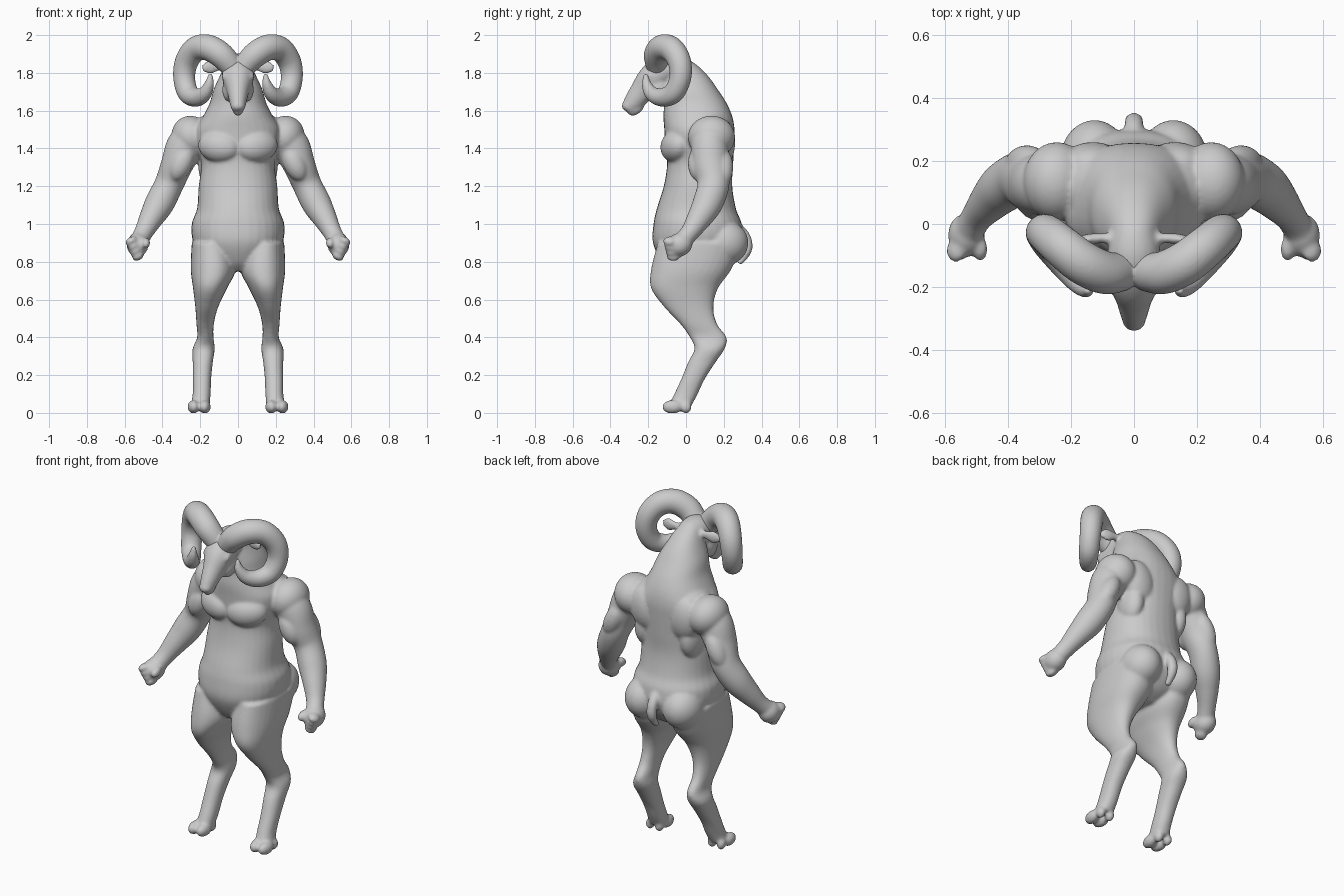
import bpy, bmesh, math
from mathutils import Vector, Matrix, Euler

default_cube = bpy.data.objects.get("Cube")
if default_cube:
    bpy.data.objects.remove(default_cube, do_unlink=True)

# One clay grey material
clay = bpy.data.materials.new("clay_grey")
clay.use_nodes = True
grey = (0.6, 0.6, 0.6, 1)
clay.diffuse_color = grey
clay.node_tree.nodes["Principled BSDF"].inputs["Base Color"].default_value = grey
SIDES = 32


def resample(rows, steps=6):
    """Catmull-Rom interpolation of rows of numbers."""
    rows = [Vector(r) for r in rows]
    out = []
    for i in range(len(rows) - 1):
        a, b, c, d = (rows[max(0, min(len(rows) - 1, i + k))] for k in (-1, 0, 1, 2))
        for s in range(steps):
            t = s / steps
            out.append(b + (c - a) * (t / 2)
                       + (a * 2 - b * 5 + c * 4 - d) * (t * t / 2)
                       + (b * 3 - a - c * 3 + d) * (t ** 3 / 2))
    return out + [rows[-1]]


def skin(bm, rings):
    """Bridge rings of points and close both ends."""
    loops = [[bm.verts.new(p) for p in ring] for ring in rings]
    for low, high in zip(loops, loops[1:]):
        for i in range(SIDES):
            j = (i + 1) % SIDES
            bm.faces.new((low[i], low[j], high[j], high[i]))
    bm.faces.new(loops[0])
    bm.faces.new(loops[-1])


def circle(power=1.0):
    for i in range(SIDES):
        a = math.tau * i / SIDES
        c, s = math.cos(a), math.sin(a)
        yield (math.copysign(abs(c) ** power, c), math.copysign(abs(s) ** power, s))


def stack(bm, rows, power=0.9):
    """Level sections given as z, x low, x high, y low, y high."""
    rings = []
    for z, x0, x1, y0, y1 in resample(rows):
        rings.append([((x0 + x1) / 2 + (x1 - x0) / 2 * c,
                       (y0 + y1) / 2 + (y1 - y0) / 2 * s, z) for c, s in circle(power)])
    skin(bm, rings)


def tube(bm, rows, up=(1, 0, 0)):
    """Sweep along x, y, z with radius along 'up' and radius across it."""
    pts = resample(rows)
    rings = []
    for i, p in enumerate(pts):
        a, b = pts[max(i - 1, 0)], pts[min(i + 1, len(pts) - 1)]
        direction = Vector(b[:3]) - Vector(a[:3])
        side = Vector(up) - direction * (Vector(up).dot(direction) / direction.length_squared)
        side.normalize()
        other = direction.normalized().cross(side)
        rings.append([Vector(p[:3]) + side * c * p[3] + other * s * p[4] for c, s in circle()])
    skin(bm, rings)


def blob(bm, centre, radii, tilt=(0, 0, 0)):
    """Ellipsoid, tilt in degrees."""
    turn = Euler([math.radians(t) for t in tilt]).to_matrix().to_4x4()
    matrix = Matrix.Translation(centre) @ turn @ Matrix.Diagonal((*radii, 1))
    bmesh.ops.create_icosphere(bm, subdivisions=4, radius=1, matrix=matrix)


def mirror_copy(bm):
    copy = bmesh.ops.duplicate(bm, geom=bm.verts[:] + bm.edges[:] + bm.faces[:])["geom"]
    for v in copy:
        if isinstance(v, bmesh.types.BMVert):
            v.co.x = -v.co.x


def finish(bm, name, voxel, smoothing):
    """Fuse the overlapping volumes into one smooth skin."""
    bmesh.ops.recalc_face_normals(bm, faces=bm.faces[:])
    mesh = bpy.data.meshes.new(name)
    bm.to_mesh(mesh)
    bm.free()
    obj = bpy.data.objects.new(name, mesh)
    bpy.context.collection.objects.link(obj)
    mesh.materials.append(clay)
    remesh = obj.modifiers.new("fuse", "REMESH")
    remesh.mode = "VOXEL"
    remesh.voxel_size = voxel
    remesh.use_smooth_shade = True
    smooth = obj.modifiers.new("soften", "SMOOTH")
    smooth.factor = 0.5
    smooth.iterations = smoothing
    bpy.ops.object.select_all(action="DESELECT")
    obj.select_set(True)
    bpy.context.view_layer.objects.active = obj
    for modifier in ("fuse", "soften"):
        bpy.ops.object.modifier_apply(modifier=modifier)
    bpy.ops.object.shade_smooth()
    return obj


body = bmesh.new()

# Leg: thigh, hock and shank
stack(body, [
    (.9, .03, .245, -.15, .3), (.76, .012, .25, -.185, .24), (.66, .058, .238, -.185, .17),
    (.56, .105, .226, -.115, .145), (.47, .128, .22, -.03, .165), (.4, .13, .216, .02, .215),
    (.34, .123, .24, .045, .205), (.27, .133, .24, .012, .158), (.18, .142, .24, -.025, .1),
    (.1, .145, .24, -.062, .062), (.04, .15, .25, -.09, .03)])

# Cloven hoof with dewclaws
for x, turn in ((.175, 6), (.236, -6)):
    blob(body, (x, -.072, .032), (.031, .055, .036), (0, 0, turn))
    blob(body, (x, .0, .03), (.024, .03, .033))

# Arm from shoulder to wrist
tube(body, [
    (.21, .12, 1.48, .1, .1), (.28, .125, 1.41, .1, .1), (.325, .13, 1.31, .085, .095),
    (.365, .145, 1.21, .077, .085), (.415, .115, 1.11, .078, .08), (.46, .07, 1.03, .064, .066),
    (.5, .02, .955, .05, .05), (.53, -.03, .9, .05, .05)])
blob(body, (.245, .135, 1.46), (.105, .125, .115), (0, 25, 0))
blob(body, (.34, .19, 1.3), (.055, .06, .11), (0, -25, 0))
blob(body, (.3, .07, 1.32), (.06, .06, .1), (0, -25, 0))

# Clenched fist: palm, finger row and thumb
blob(body, (.532, -.035, .89), (.058, .07, .062), (20, 0, 0))
for i in range(4):
    blob(body, (.565 - i * .012, -.085 + i * .006, .91 - i * .027), (.033, .037, .022), (0, 30, 0))
blob(body, (.488, -.08, .9), (.024, .04, .026), (20, 0, 0))

# Chest, shoulder blade, flank, collar and buttock muscles
blob(body, (.1, -.055, 1.41), (.115, .075, .085), (0, -8, 20))
blob(body, (.13, .19, 1.43), (.1, .07, .13), (0, 12, 0))
blob(body, (.15, .15, 1.31), (.06, .09, .12))
blob(body, (.12, .11, 1.54), (.12, .1, .06), (0, 22, 0))
blob(body, (.125, .2, .9), (.11, .13, .12))

# Ear, brow and cheek
tube(body, [(.05, -.05, 1.84, .02, .02), (.1, -.045, 1.835, .022, .016),
            (.15, -.05, 1.83, .036, .018), (.19, -.06, 1.825, .016, .012)], up=(0, 0, 1))
blob(body, (.062, -.195, 1.785), (.025, .035, .022), (35, 0, 0))
blob(body, (.045, -.15, 1.71), (.038, .07, .06), (40, 0, 0))

mirror_copy(body)

# Torso and neck
profile = [
    (.75, .08, -.08, .14), (.8, .16, -.13, .23), (.9, .235, -.175, .295),
    (1, .245, -.172, .295), (1.08, .217, -.155, .265), (1.2, .208, -.118, .245),
    (1.32, .195, -.1, .25), (1.42, .22, -.11, .255), (1.5, .225, -.115, .257),
    (1.57, .185, -.12, .245), (1.64, .15, -.115, .215), (1.71, .13, -.115, .17),
    (1.78, .098, -.115, .12), (1.84, .07, -.115, .06), (1.88, .045, -.1, .0)]
stack(body, [(z, -w, w, front, back) for z, w, front, back in profile])

# Skull and muzzle
tube(body, [
    (0, -.02, 1.82, .07, .07), (0, -.1, 1.822, .085, .08), (0, -.175, 1.77, .083, .08),
    (0, -.235, 1.7, .058, .064), (0, -.285, 1.637, .043, .05), (0, -.315, 1.603, .03, .035)])
blob(body, (0, -.305, 1.625), (.038, .036, .03))
blob(body, (0, -.265, 1.61), (.03, .05, .03), (35, 0, 0))

# Short tail
tube(body, [(0, .26, .99, .03, .03), (0, .315, .93, .03, .028),
            (0, .325, .86, .028, .024), (0, .28, .79, .016, .016)])
finish(body, "body", .008, 10)

# Curled horns
horns = bmesh.new()
spiral = [
    (.03, -.15, 1.83, .06), (.09, -.155, 1.895, .068), (.16, -.125, 1.934, .069),
    (.225, -.075, 1.925, .066), (.272, -.035, 1.86, .062), (.285, -.03, 1.775, .058),
    (.265, -.065, 1.695, .055), (.22, -.125, 1.67, .049), (.178, -.18, 1.69, .039),
    (.153, -.208, 1.74, .026), (.145, -.212, 1.795, .01)]
tube(horns, [(*row, row[-1]) for row in spiral], up=(.6, -.75, .15))
mirror_copy(horns)
finish(horns, "horns", .007, 5)
